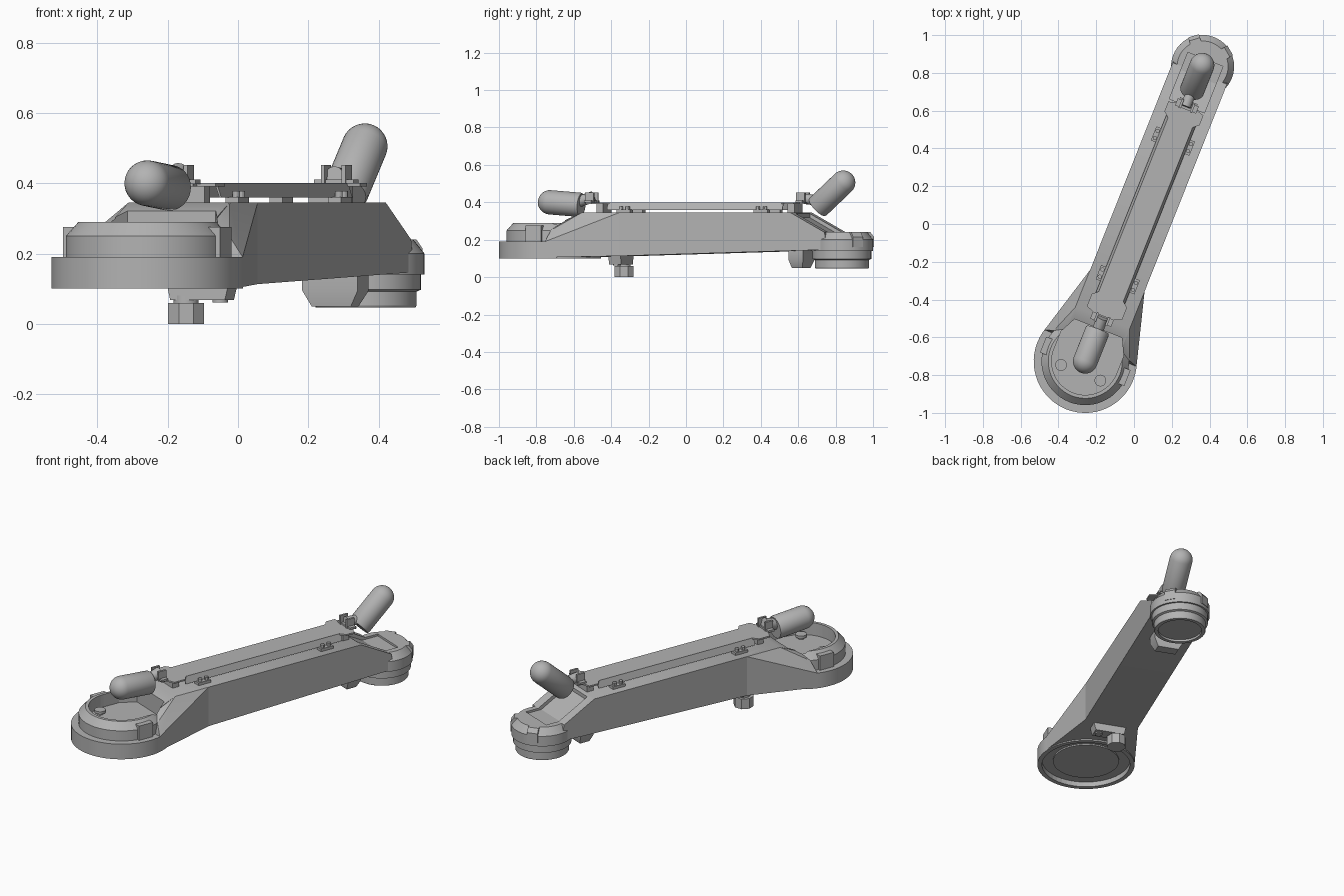
import bpy, bmesh, math
from mathutils import Matrix, Vector

if "Cube" in bpy.data.objects:
    bpy.data.objects.remove(bpy.data.objects["Cube"])

# Arm frame: local x across, local y along the arm from the large hub to the small hub
ANGLE = math.radians(-21.7)
FRAME = Matrix.Translation((-0.258, -0.727, 0)) @ Matrix.Rotation(ANGLE, 4, 'Z')
L = 1.68

grey = bpy.data.materials.new("plain grey")
grey.diffuse_color = (0.45, 0.45, 0.45, 1)
grey.use_nodes = True
grey.node_tree.nodes["Principled BSDF"].inputs["Base Color"].default_value = grey.diffuse_color


def finish(name, bm, cutters=(), helper=False):
    bmesh.ops.recalc_face_normals(bm, faces=bm.faces)
    bm.transform(FRAME)
    me = bpy.data.meshes.new(name)
    bm.to_mesh(me)
    bm.free()
    me.materials.append(grey)
    ob = bpy.data.objects.new(name, me)
    bpy.context.collection.objects.link(ob)
    for c in cutters:
        m = ob.modifiers.new("cut", 'BOOLEAN')
        m.operation, m.solver, m.object = 'DIFFERENCE', 'EXACT', c
    if helper:
        ob.hide_render = True
        ob.display_type = 'WIRE'
    else:
        bpy.ops.object.select_all(action='DESELECT')
        ob.select_set(True)
        bpy.context.view_layer.objects.active = ob
        bpy.ops.object.shade_smooth_by_angle(angle=math.radians(30))
    return ob


def lathe(name, profile, matrix=Matrix(), seg=48, **kw):
    """Spin (radius, height) points about z, then place with matrix."""
    bm = bmesh.new()
    vs = [bm.verts.new((r, 0, z)) for r, z in profile]
    es = [bm.edges.new(p) for p in zip(vs, vs[1:])]
    bmesh.ops.spin(bm, geom=vs + es, cent=(0, 0, 0), axis=(0, 0, 1),
                   angle=math.tau, steps=seg, use_duplicate=False)
    bmesh.ops.remove_doubles(bm, verts=bm.verts, dist=1e-5)
    bm.transform(matrix)
    return finish(name, bm, **kw)


def extrude(name, pts, vec, **kw):
    """Close a 3D outline and push it along vec."""
    bm = bmesh.new()
    f = bm.faces.new([bm.verts.new(p) for p in pts])
    r = bmesh.ops.extrude_face_region(bm, geom=[f])
    bmesh.ops.translate(bm, vec=vec, verts=[g for g in r['geom'] if isinstance(g, bmesh.types.BMVert)])
    return finish(name, bm, **kw)


def box(name, x0, x1, y0, y1, z0, z1, **kw):
    return extrude(name, [(x0, y0, z0), (x1, y0, z0), (x1, y1, z0), (x0, y1, z0)],
                   (0, 0, z1 - z0), **kw)


def hull(name, pts, **kw):
    bm = bmesh.new()
    vs = [bm.verts.new(p) for p in pts]
    bmesh.ops.convex_hull(bm, input=vs)
    bmesh.ops.dissolve_limit(bm, angle_limit=0.01, verts=bm.verts, edges=bm.edges)
    return finish(name, bm, **kw)


def at(x, y, z=0):
    return Matrix.Translation((x, y, z))


def along(a, b):
    """Matrix that puts z along a -> b, starting at a."""
    d = Vector(b) - Vector(a)
    return Matrix.Translation(a) @ d.to_track_quat('Z', 'Y').to_matrix().to_4x4()


def cyl(r, z0, z1):
    return [(0, z0), (r, z0), (r, z1), (0, z1)]


# Cutters: open hub pocket, hollow below the hub, channel in the end slope
arc = [(0.178 * math.cos(a), 0.178 * math.sin(a), 0.215)
       for a in [math.pi + math.pi * i / 28 for i in range(29)]]
pocket = extrude("pocket_cutter", arc + [(0.178, 0.1, 0.215), (0.135, 0.187, 0.215),
                 (-0.135, 0.187, 0.215), (-0.178, 0.1, 0.215)], (0, 0, 0.4), helper=True)
hollow = lathe("hollow_cutter", cyl(0.247, 0.05, 0.13), helper=True)
channel = extrude("channel_cutter", [(-0.1, 1.455, 0.40), (-0.1, 1.455, 0.318), (-0.1, 1.62, 0.228),
                  (-0.1, 1.72, 0.228), (-0.1, 1.72, 0.40)], (0.2, 0, 0), helper=True)

# Main beam
extrude("beam", [(-0.155, y, z) for y, z in
        [(0.1, 0.11), (0.1, 0.285), (0.245, 0.345), (1.445, 0.345), (1.64, 0.24),
         (1.66, 0.147), (0.46, 0.113)]], (0.31, 0, 0), cutters=(pocket, hollow, channel))

# Flared shoulder joining the beam to the large hub
hull("hub_shoulder", [(s * x, y, z) for s in (-1, 1) for x, y, z in
     [(0.155, 0.46, 0.113), (0.155, 0.46, 0.345), (0.155, 0.245, 0.345), (0.15, 0.12, 0.29),
      (0.215, 0.09, 0.25), (0.262, 0.075, 0.105), (0.262, 0.075, 0.19)]],
     cutters=(pocket, hollow))

# Large hub with flange and chamfered ring
lathe("large_hub", [(0, 0.1), (0.273, 0.1), (0.273, 0.19), (0.232, 0.19), (0.232, 0.25),
      (0.196, 0.29), (0, 0.29)], seg=56, cutters=(pocket, hollow))
lathe("hub_base_disc", cyl(0.185, 0.122, 0.14))

# Small hub and its stepped foot
lathe("small_hub", [(0, 0.14), (0.167, 0.14), (0.167, 0.2), (0.135, 0.24), (0, 0.24)],
      at(0, L), cutters=(channel,))
lathe("small_foot", [(0, 0.06), (0.122, 0.06), (0.122, 0.047), (0.142, 0.047), (0.145, 0.052),
      (0.145, 0.092), (0.157, 0.097), (0.157, 0.145), (0, 0.145)], at(0, L))

for s, side in ((-1, "left"), (1, "right")):
    # Clip blocks on the hubs
    box(side + "_hub_clip", s * 0.18, s * 0.24, -0.045, 0.045, 0.185, 0.275)
    c = Matrix.Translation((0, L, 0)) @ Matrix.Rotation(s * math.radians(38), 4, 'Z')
    hull(side + "_small_hub_clip", [c @ Vector((x, y, z)) for x in (-0.03, 0.03)
         for y, z in ((0.12, 0.16), (0.169, 0.16), (0.169, 0.215), (0.15, 0.24), (0.12, 0.24))])
    # Pocket knobs
    lathe(side + "_pocket_knob", [(0, 0.21), (0.016, 0.21), (0.016, 0.228), (0.031, 0.228),
          (0.031, 0.243), (0, 0.243)], at(s * 0.112, -0.065), seg=20)
    # Sloping flange below the deck edge
    extrude(side + "_deck_flange", [(s * x, 0.36, z) for x, z in
            [(0.064, 0.398), (0.07, 0.398), (0.083, 0.36), (0.077, 0.36)]], (0, 1.01, 0))
    # Bolted feet of the deck
    for y, end in ((0.465, "front"), (1.255, "rear")):
        box(f"{side}_{end}_deck_foot", s * 0.07, s * 0.11, y - 0.04, y + 0.04, 0.344, 0.361)
        for d in (-0.02, 0.02):
            lathe(f"{side}_{end}_bolt", cyl(0.011, 0.35, 0.378), at(s * 0.095, y + d), seg=12)

# Raised deck with wider end tabs
half = [(0.05, 0.225), (0.05, 0.255), (0.1, 0.275), (0.1, 0.345), (0.07, 0.37),
        (0.07, 1.36), (0.1, 1.385), (0.1, 1.44), (0.05, 1.455), (0.05, 1.485)]
extrude("deck", [(x, y, 0.391) for x, y in half] + [(-x, y, 0.391) for x, y in reversed(half)],
        (0, 0, 0.009))
for y0, y1, end in ((0.29, 0.33, "front"), (1.39, 1.43, "rear")):
    box(end + "_deck_support", -0.06, 0.06, y0, y1, 0.344, 0.392)


# Rounded grips with their pivots and brackets
def grip(name, tail, tip, r=0.065):
    n = (Vector(tip) - Vector(tail)).length
    dome = [(r * math.cos(a), n + r * math.sin(a)) for a in [math.pi / 2 * i / 10 for i in range(10)]]
    lathe(name, [(0, 0), (r * 0.94, 0), (r, 0.008)] + dome + [(0, n + r)], along(tail, tip), seg=32)


grip("front_grip", (0, 0.18, 0.386), (0, 0.0, 0.4))
grip("rear_grip", (-0.005, 1.535, 0.372), (-0.005, 1.685, 0.505))
lathe("front_pivot", cyl(0.03, 0, 0.08), along((0, 0.17, 0.405), (0, 0.25, 0.43)), seg=20)
lathe("rear_pivot", cyl(0.028, 0, 0.11), along((-0.005, 1.45, 0.42), (-0.005, 1.54, 0.41)), seg=20)
for y, end in ((0.24, "front"), (1.455, "rear")):
    box(end + "_bracket", -0.06, 0.06, y - 0.02, y + 0.02, 0.398, 0.41)
    for s, side in ((-1, "left"), (1, "right")):
        box(f"{end}_{side}_bracket_ear", s * 0.026, s * 0.038, y - 0.025, y + 0.025, 0.395, 0.452)

# Underside latch near the large hub
hull("latch_bar", [(x, 0.41 + y, z) for z, k in ((0.115, 1), (0.068, 0.88))
     for x, y in ((-0.09 * k, -0.035), (-0.09 * k, 0.035), (0.1 * k, -0.035), (0.1 * k, 0.035))])
lathe("latch_stem", cyl(0.036, 0.05, 0.08), at(-0.044, 0.408), seg=24)
lathe("latch_nut", cyl(0.055, 0, 0.06), at(-0.044, 0.408), seg=8)
lathe("latch_pin", cyl(0.022, 0.061, 0.09), at(0.06, 0.41), seg=16)

# Underside bracket near the small foot
hull("under_bracket", [(s * x, y, z) for s in (-1, 1) for x, y, z in
     [(0.085, 1.405, 0.15), (0.085, 1.405, 0.095), (0.06, 1.415, 0.05),
      (0.06, 1.475, 0.05), (0.085, 1.49, 0.095), (0.085, 1.49, 0.15)]])
